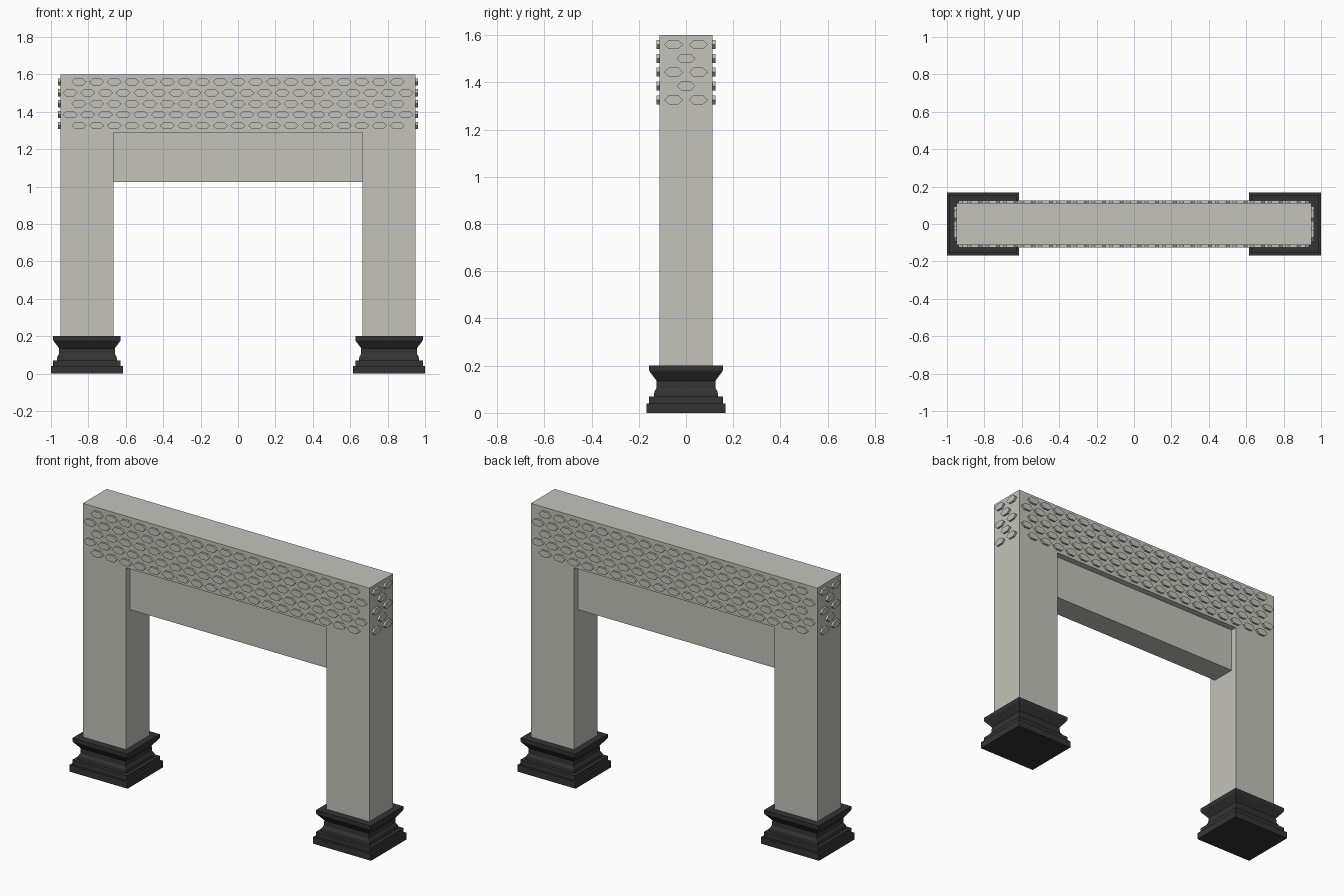
import bpy
import bmesh
from mathutils import Matrix, Vector

cube = bpy.data.objects.get("Cube")
if cube:
    bpy.data.objects.remove(cube, do_unlink=True)


def material(name, color):
    mat = bpy.data.materials.new(name)
    mat.use_nodes = True
    mat.diffuse_color = color
    mat.node_tree.nodes["Principled BSDF"].inputs["Base Color"].default_value = color
    return mat


STONE = material("pale stone", (0.55, 0.55, 0.50, 1))
DARK = material("dark plinth stone", (0.034, 0.034, 0.034, 1))


def finish(bm, name, mat):
    bmesh.ops.recalc_face_normals(bm, faces=bm.faces)
    mesh = bpy.data.meshes.new(name)
    bm.to_mesh(mesh)
    bm.free()
    mesh.materials.append(mat)
    obj = bpy.data.objects.new(name, mesh)
    bpy.context.collection.objects.link(obj)
    return obj


def prism(bm, points, depth_vector):
    """Extrude a flat outline along a vector."""
    face = bm.faces.new([bm.verts.new(p) for p in points])
    out = bmesh.ops.extrude_face_region(bm, geom=[face], use_keep_orig=True)
    verts = [g for g in out["geom"] if isinstance(g, bmesh.types.BMVert)]
    bmesh.ops.translate(bm, verts=verts, vec=depth_vector)


HALF_X, HALF_Y, TOP = 0.95, 0.113, 1.6
INNER_X, BEAM_Z, PLINTH_TOP = 0.665, 1.29, 0.2

# Portal frame: two legs and the top beam in one outline
outline = [(-HALF_X, 0.19), (-INNER_X, 0.19), (-INNER_X, BEAM_Z), (INNER_X, BEAM_Z),
           (INNER_X, 0.19), (HALF_X, 0.19), (HALF_X, TOP), (-HALF_X, TOP)]
bm = bmesh.new()
prism(bm, [(x, -HALF_Y, z) for x, z in outline], Vector((0, 2 * HALF_Y, 0)))
finish(bm, "portal_frame", STONE)

# Recessed panel hanging below the beam
bm = bmesh.new()
bmesh.ops.create_cube(bm, size=1)
bmesh.ops.scale(bm, vec=(2 * INNER_X, 0.15, BEAM_Z - 1.025), verts=bm.verts)
bmesh.ops.translate(bm, vec=(0, 0, (BEAM_Z + 1.025) / 2), verts=bm.verts)
finish(bm, "recessed_panel", STONE)

# Moulded plinths: rectangular rings lofted along (overhang, height)
MOULDING = [(0.055, 0), (0.055, 0.04), (0.043, 0.04), (0.043, 0.07), (0.023, 0.07),
            (0.021, 0.09), (0.012, 0.105), (0.011, 0.135), (0.022, 0.15),
            (0.041, 0.175), (0.043, 0.18), (0.043, PLINTH_TOP)]
for side, label in ((1, "left"), (-1, "right")):
    bm = bmesh.new()
    rings = []
    for over, z in MOULDING:
        hx, hy = (HALF_X - INNER_X) / 2 + over - 0.005, HALF_Y + over
        cx = side * (HALF_X + INNER_X) / 2
        rings.append([bm.verts.new((cx + sx * hx, sy * hy, z))
                      for sx, sy in ((-1, -1), (1, -1), (1, 1), (-1, 1))])
    for low, high in zip(rings, rings[1:]):
        for i in range(4):
            j = (i + 1) % 4
            bm.faces.new((low[i], low[j], high[j], high[i]))
    bm.faces.new(rings[0])
    bm.faces.new(rings[-1])
    finish(bm, label + "_plinth", DARK)

# Staggered rows of raised long hexagons around the beam
ROWS, ROW_STEP, FIRST_Z = 5, 0.0585, 1.56
STUD_W, STUD_H, STUD_D = 0.04, 0.019, 0.012
HEXAGON = [(-1, 0), (-0.5, -1), (0.5, -1), (1, 0), (0.5, 1), (-0.5, 1)]


def stud_band(name, turn, distance, counts, pitch):
    bm = bmesh.new()
    for row in range(ROWS):
        count = counts[row % 2]
        z = FIRST_Z - row * ROW_STEP
        for k in range(count):
            u = (k - (count - 1) / 2) * pitch
            prism(bm, [(u + a * STUD_W, -distance + 0.002, z + b * STUD_H) for a, b in HEXAGON],
                  Vector((0, -STUD_D - 0.002, 0)))
    bmesh.ops.transform(bm, matrix=Matrix.Rotation(turn, 4, "Z"), verts=bm.verts)
    finish(bm, name, STONE)


QUARTER = 1.5707963
stud_band("front_studs", 0, HALF_Y, (19, 20), 0.0945)
stud_band("back_studs", 2 * QUARTER, HALF_Y, (19, 20), 0.0945)
stud_band("left_studs", QUARTER, HALF_X, (2, 1), 0.105)
stud_band("right_studs", -QUARTER, HALF_X, (2, 1), 0.105)
